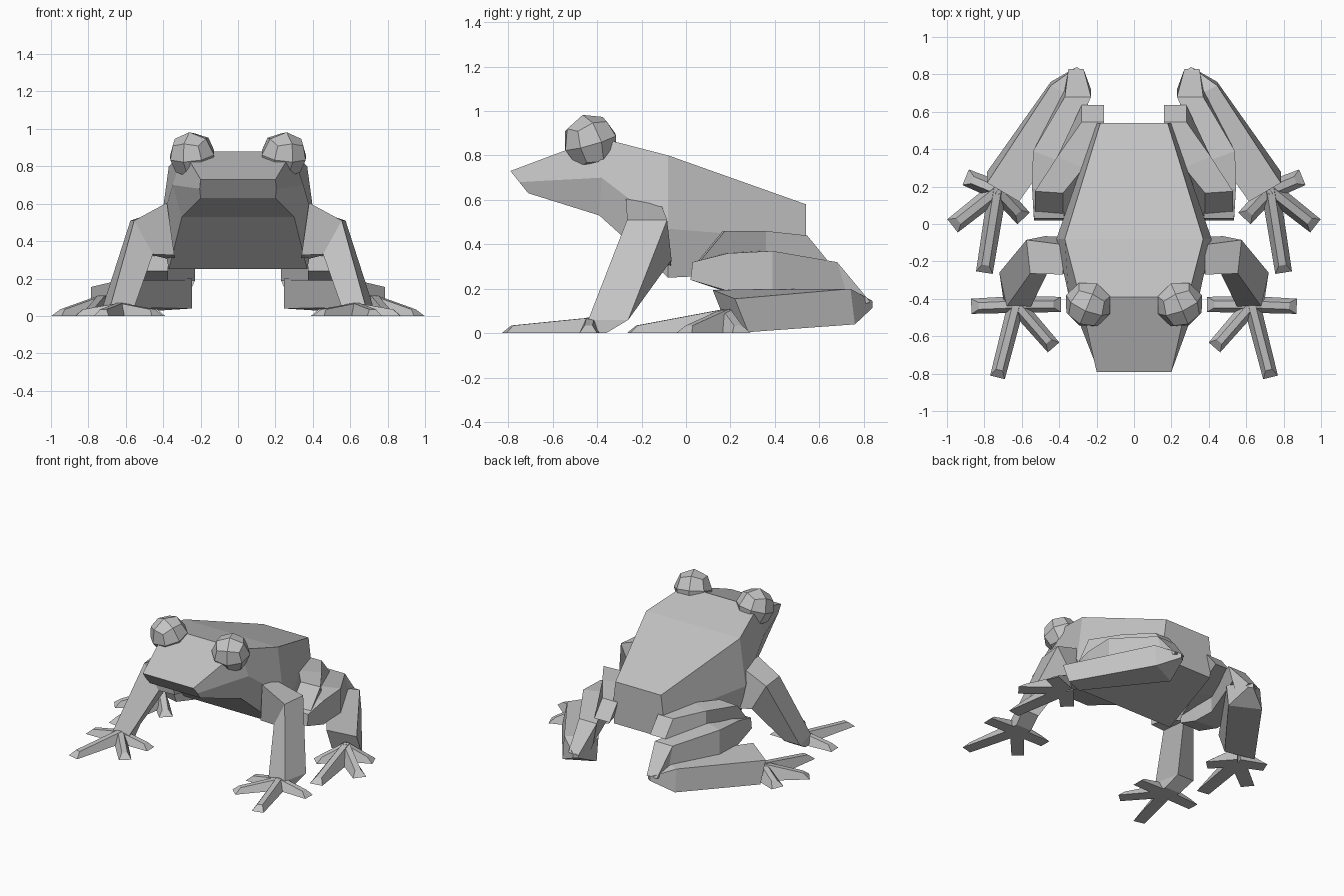
import bpy, bmesh
from mathutils import Vector, Matrix

cube = bpy.data.objects.get("Cube")
if cube:
    bpy.data.objects.remove(cube, do_unlink=True)

grey = bpy.data.materials.new("plain grey")
grey.use_nodes = True
grey.diffuse_color = (0.55, 0.55, 0.55, 1)
grey.node_tree.nodes["Principled BSDF"].inputs["Base Color"].default_value = grey.diffuse_color


def finish(name, bm):
    bmesh.ops.recalc_face_normals(bm, faces=bm.faces)
    mesh = bpy.data.meshes.new(name)
    bm.to_mesh(mesh)
    bm.free()
    mesh.materials.append(grey)
    obj = bpy.data.objects.new(name, mesh)
    bpy.context.collection.objects.link(obj)
    return obj


def loft(name, rings, side=1):
    """Skin a list of equal-length point rings and cap both ends."""
    bm = bmesh.new()
    loops = [[bm.verts.new((p[0] * side, p[1], p[2])) for p in ring] for ring in rings]
    n = len(loops[0])
    for a, b in zip(loops, loops[1:]):
        for i in range(n):
            j = (i + 1) % n
            bm.faces.new((a[i], a[j], b[j], b[i]))
    bm.faces.new(loops[0])
    bm.faces.new(loops[-1])
    return finish(name, bm)


def limb(name, stations, side):
    """Four-sided limb: each station is a centre and two half-extent vectors."""
    rings = []
    for centre, u, v in stations:
        c, u, v = Vector(centre), Vector(u), Vector(v)
        rings.append([c + u + v, c - u + v, c - u - v, c + u - v])
    loft(name, rings, side)


def toe(name, base, tip, width, height, side):
    """Flat-bottomed ridged toe that thins toward its tip."""
    a, b = Vector((*base, 0)), Vector((*tip, 0))
    along = (b - a).normalized()
    across = Vector((-along.y, along.x, 0)) * width
    rings = []
    for p, scale, h, pull in ((a, 1, height, 0), (b, 0.9, 0.035, 0.04)):
        top = p - along * pull + Vector((0, 0, h))
        rings.append([p + across * scale, top + across * 0.4,
                      top - across * 0.4, p - across * scale])
    loft(name, rings, side)


# Body and head: half sections (top, side, belly), mirrored into rings
half_sections = [
    [(0.20, -0.79, 0.73), (0.205, -0.75, 0.68), (0.20, -0.71, 0.63)],
    [(0.29, -0.39, 0.88), (0.35, -0.38, 0.70), (0.30, -0.39, 0.53)],
    [(0.37, -0.08, 0.80), (0.415, -0.08, 0.47), (0.37, -0.08, 0.25)],
    [(0.18, 0.54, 0.58), (0.20, 0.54, 0.42), (0.19, 0.54, 0.28)],
]
loft("body", [s + [(-x, y, z) for x, y, z in reversed(s)] for s in half_sections])

# Limb stations for one side
arm = [
    ((0.36, -0.17, 0.45), (0, 0.08, -0.015), (0.02, -0.02, 0.14)),
    ((0.515, -0.165, 0.42), (0.01, 0.09, 0), (0.05, -0.01, 0.09)),
    ((0.635, -0.35, 0.06), (0.02, 0.09, 0), (0.065, 0, 0)),
    ((0.63, -0.41, 0), (0, 0.05, 0), (0.06, 0, 0)),
]
thigh = [
    ((0.22, 0.59, 0.385), (0.06, 0, 0), (0, -0.045, 0.055)),
    ((0.34, 0.33, 0.38), (0.07, 0.03, 0), (0, 0, 0.08)),
    ((0.455, 0.10, 0.375), (0.075, 0.005, 0), (0, 0.07, 0.085)),
]
# The shin folds over at the heel to meet the ankle
shin = [
    ((0.455, 0.025, 0.28), (0.08, 0, 0), (0, 0.005, 0.04)),
    ((0.46, 0.18, 0.275), (0.085, 0.01, 0), (0, 0, 0.085)),
    ((0.46, 0.36, 0.28), (0.08, 0.03, 0), (0, 0, 0.09)),
    ((0.30, 0.70, 0.255), (0.07, 0, 0), (0, -0.02, 0.065)),
    ((0.31, 0.77, 0.12), (0.04, 0, 0), (0, 0.06, 0.02)),
]
ankle = [
    ((0.29, 0.83, 0.13), (0.015, 0.01, 0), (0, 0, 0.015)),
    ((0.345, 0.70, 0.12), (0.10, 0.05, 0), (0, -0.01, 0.08)),
    ((0.70, 0.20, 0.10), (0.085, 0.05, -0.02), (0, -0.03, 0.075)),
]
front_tips = [(0.87, -0.44), (0.73, -0.82), (0.43, -0.66), (0.39, -0.43)]
hind_tips = [(0.90, 0.25), (0.97, -0.01), (0.80, -0.26), (0.59, 0.03)]

for label, side in (("left", 1), ("right", -1)):
    limb(label + "_front_leg", arm, side)
    limb(label + "_thigh", thigh, side)
    limb(label + "_shin", shin, side)
    limb(label + "_ankle", ankle, side)
    for i, tip in enumerate(front_tips):
        toe(f"{label}_front_toe_{i}", (0.63, -0.43), tip, 0.045, 0.07, side)
    for i, tip in enumerate(hind_tips):
        toe(f"{label}_hind_toe_{i}", (0.73, 0.18), tip, 0.05, 0.11, side)

    # Eye: a cube subdivided once and pushed out to a ball
    bm = bmesh.new()
    bmesh.ops.create_cube(bm, size=1)
    bmesh.ops.subdivide_edges(bm, edges=bm.edges, cuts=1, use_grid_fill=True)
    turn = Matrix.Rotation(0.4 * side, 3, "Z") @ Matrix.Rotation(0.3, 3, "X")
    for v in bm.verts:
        v.co = turn @ (v.co.normalized() * 0.128) + Vector((0.245 * side, -0.43, 0.86))
    finish(label + "_eye", bm)
